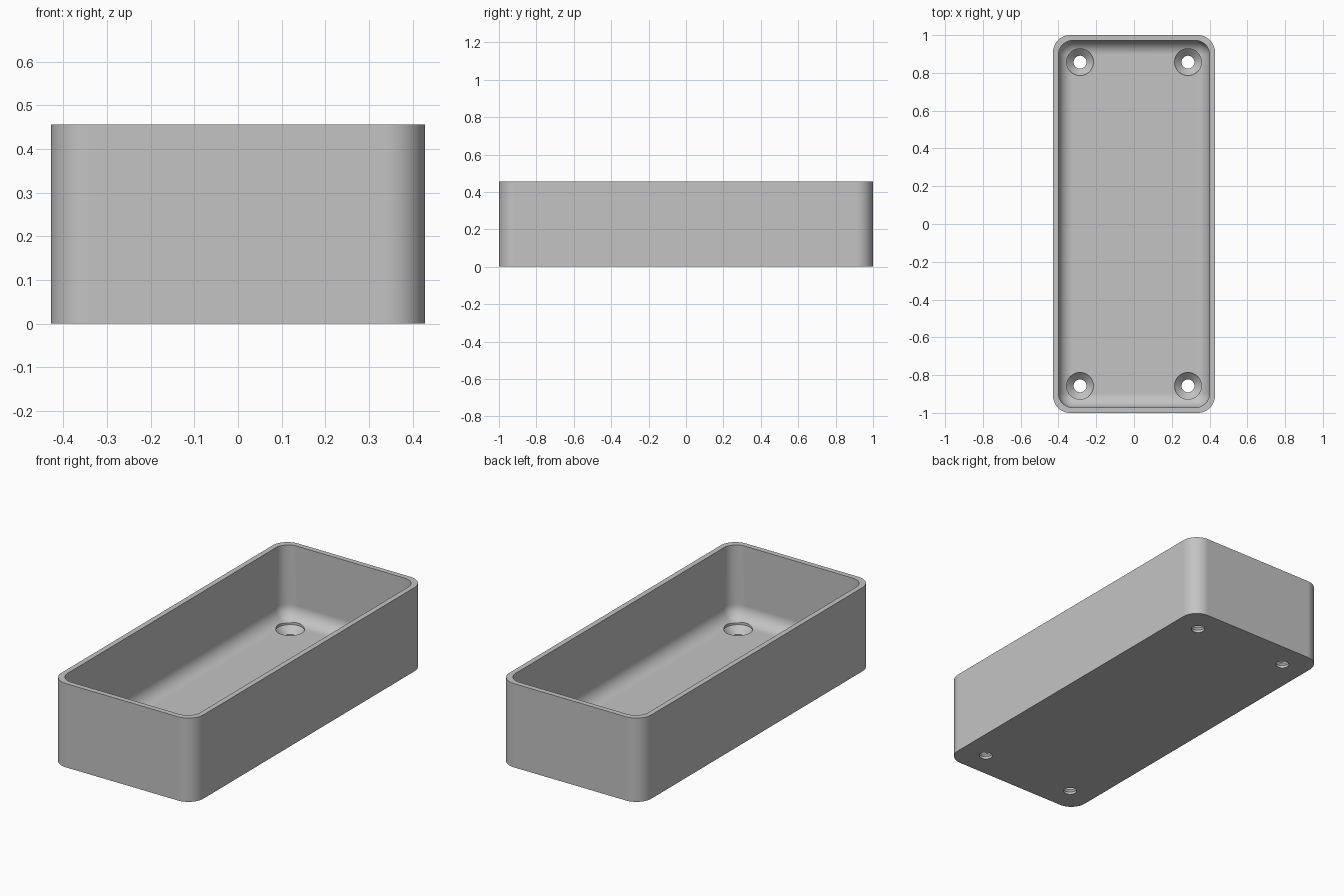
import bpy
import bmesh
from math import sin, cos, pi, radians

cube = bpy.data.objects.get("Cube")
if cube:
    bpy.data.objects.remove(cube, do_unlink=True)

HALF_X, HALF_Y, HEIGHT = 0.4286, 1.0, 0.457
WALL, FLOOR = 0.0286, 0.057
OUTER_R, INNER_R = 0.09, 0.075
HOLE_X, HOLE_Y, HOLE_R, SINK_R = 0.2857, 0.857, 0.034, 0.071
CORNER_STEPS, FILLET_STEPS, HOLE_SIDES = 12, 10, 48

grey = bpy.data.materials.new("plain_grey")
grey.use_nodes = True
COLOUR = (0.55, 0.55, 0.55, 1)
grey.diffuse_color = COLOUR
grey.node_tree.nodes["Principled BSDF"].inputs["Base Color"].default_value = COLOUR


def rounded_ring(inset, radius, z):
    """Points of a rounded rectangle set in from the outer wall."""
    points = []
    for quarter, (sx, sy) in enumerate([(1, 1), (-1, 1), (-1, -1), (1, -1)]):
        cx = sx * (HALF_X - inset - radius)
        cy = sy * (HALF_Y - inset - radius)
        for i in range(CORNER_STEPS + 1):
            a = (quarter + i / CORNER_STEPS) * pi / 2
            points.append((cx + radius * cos(a), cy + radius * sin(a), z))
    return points


def round_ring(x, y, radius, z):
    turn = 2 * pi / HOLE_SIDES
    return [(x + radius * cos(i * turn), y + radius * sin(i * turn), z)
            for i in range(HOLE_SIDES)]


def skin(name, rings):
    """Closed solid through a stack of rings, capped at both ends."""
    bm = bmesh.new()
    loops = [[bm.verts.new(p) for p in ring] for ring in rings]
    n = len(loops[0])
    for low, high in zip(loops, loops[1:]):
        for i in range(n):
            j = (i + 1) % n
            bm.faces.new((low[i], low[j], high[j], high[i]))
    bm.faces.new(loops[0][::-1])
    bm.faces.new(loops[-1])
    bmesh.ops.remove_doubles(bm, verts=bm.verts, dist=1e-5)
    bmesh.ops.recalc_face_normals(bm, faces=bm.faces)
    mesh = bpy.data.meshes.new(name)
    bm.to_mesh(mesh)
    bm.free()
    mesh.materials.append(grey)
    obj = bpy.data.objects.new(name, mesh)
    bpy.context.collection.objects.link(obj)
    return obj


# Open tray: outer wall, flat rim, inner wall, rounded fillet down to the floor
rings = [rounded_ring(0, OUTER_R, 0),
         rounded_ring(0, OUTER_R, HEIGHT),
         rounded_ring(WALL, INNER_R, HEIGHT)]
for k in range(FILLET_STEPS + 1):
    a = k / FILLET_STEPS * pi / 2
    step = INNER_R * (1 - cos(a))
    rings.append(rounded_ring(WALL + step, INNER_R - step,
                              FLOOR + INNER_R * (1 - sin(a))))
tray = skin("tray", rings)

# Countersunk screw holes in the four floor corners
SINK_PROFILE = [(HOLE_R, -0.05), (HOLE_R, 0.014), (SINK_R, 0.05), (SINK_R, 0.2)]
cutters = []
for sx in (-1, 1):
    for sy in (-1, 1):
        cutter = skin("screw_hole_cutter",
                      [round_ring(sx * HOLE_X, sy * HOLE_Y, r, z)
                       for r, z in SINK_PROFILE])
        cutter.hide_render = True
        cut = tray.modifiers.new("screw_hole", 'BOOLEAN')
        cut.operation = 'DIFFERENCE'
        cut.solver = 'EXACT'
        cut.object = cutter
        cutters.append(cutter)

bpy.ops.object.select_all(action='DESELECT')
tray.select_set(True)
bpy.context.view_layer.objects.active = tray
for mod in list(tray.modifiers):
    bpy.ops.object.modifier_apply(modifier=mod.name)
for cutter in cutters:
    bpy.data.objects.remove(cutter, do_unlink=True)

# Smooth curves, crisp edges
bpy.ops.object.shade_smooth_by_angle(angle=radians(30))
weighted = tray.modifiers.new("even_shading", 'WEIGHTED_NORMAL')
weighted.keep_sharp = True
